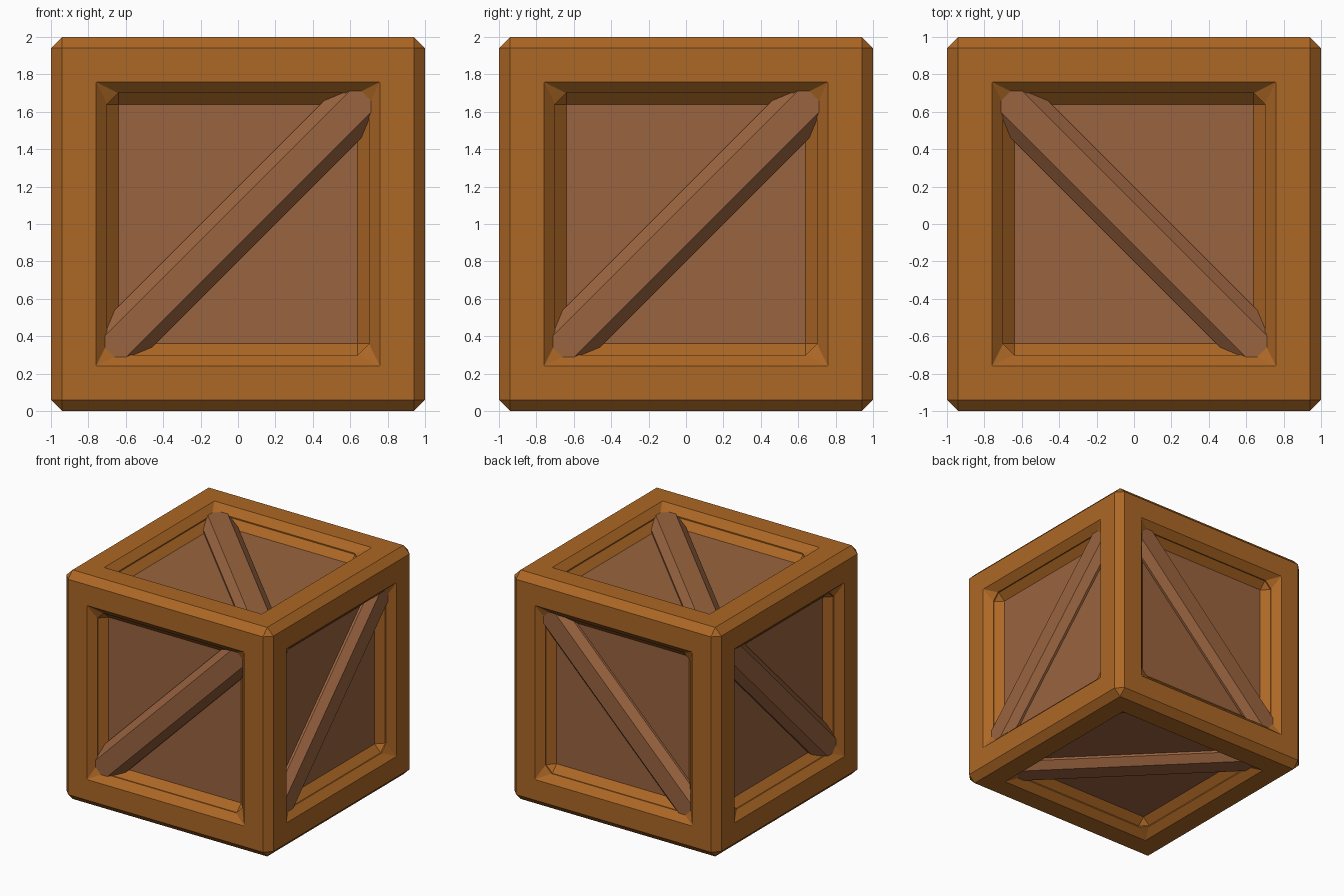
import bpy, bmesh
from mathutils import Matrix, Vector

if "Cube" in bpy.data.objects:
    bpy.data.objects.remove(bpy.data.objects["Cube"])

CENTRE = Vector((0, 0, 1))
BEVEL = 0.06


def material(name, color):
    m = bpy.data.materials.new(name)
    m.diffuse_color = (*color, 1)
    m.use_nodes = True
    m.node_tree.nodes["Principled BSDF"].inputs["Base Color"].default_value = m.diffuse_color
    return m


frame_wood = material("orange frame wood", (0.413, 0.136, 0.0185))
panel_wood = material("brown panel wood", (0.323, 0.127, 0.050))


def chamfer(bm):
    """Cut every real corner edge with one flat facet."""
    bm.normal_update()
    edges = [e for e in bm.edges if e.calc_face_angle(0) > 0.1]
    bmesh.ops.bevel(bm, geom=edges, offset=BEVEL, offset_type='OFFSET',
                    segments=1, profile=0.5, affect='EDGES', clamp_overlap=True)
    bm.normal_update()


def finish(name, bm, mats):
    me = bpy.data.meshes.new(name)
    bm.to_mesh(me)
    bm.free()
    for m in mats:
        me.materials.append(m)
    ob = bpy.data.objects.new(name, me)
    bpy.context.collection.objects.link(ob)
    return ob


# Crate body: cube with a recessed panel in every side
bm = bmesh.new()
bmesh.ops.create_cube(bm, size=2)
sides = list(bm.faces)
bmesh.ops.inset_individual(bm, faces=sides, thickness=0.30, use_even_offset=True)
panels = bmesh.ops.extrude_discrete_faces(bm, faces=sides)["faces"]
bm.normal_update()
for f in panels:
    bmesh.ops.translate(bm, verts=f.verts, vec=-0.13 * f.normal)
chamfer(bm)
for f in bm.faces:
    f.material_index = 1 if f.calc_area() > 1 else 0   # large faces are the panels
finish("crate_body", bm, [frame_wood, panel_wood]).location = CENTRE

# Diagonal braces: (outward direction, direction along the brace)
braces = {
    "front_brace": ((0, -1, 0), (1, 0, 1)),
    "back_brace": ((0, 1, 0), (1, 0, 1)),
    "right_brace": ((1, 0, 0), (0, 1, 1)),
    "left_brace": ((-1, 0, 0), (0, 1, 1)),
    "top_brace": ((0, 0, 1), (-1, 1, 0)),
    "bottom_brace": ((0, 0, -1), (-1, 1, 0)),
}
for name, (out, along) in braces.items():
    n, a = Vector(out), Vector(along).normalized()
    bm = bmesh.new()
    bmesh.ops.create_cube(bm, size=1, matrix=Matrix.Diagonal((2.16, 0.28, 0.18, 1)))
    chamfer(bm)
    rot = Matrix((a, n.cross(a), n)).transposed().to_4x4()
    ob = finish(name, bm, [panel_wood])
    ob.matrix_world = Matrix.Translation(CENTRE + n * 0.86) @ rot
